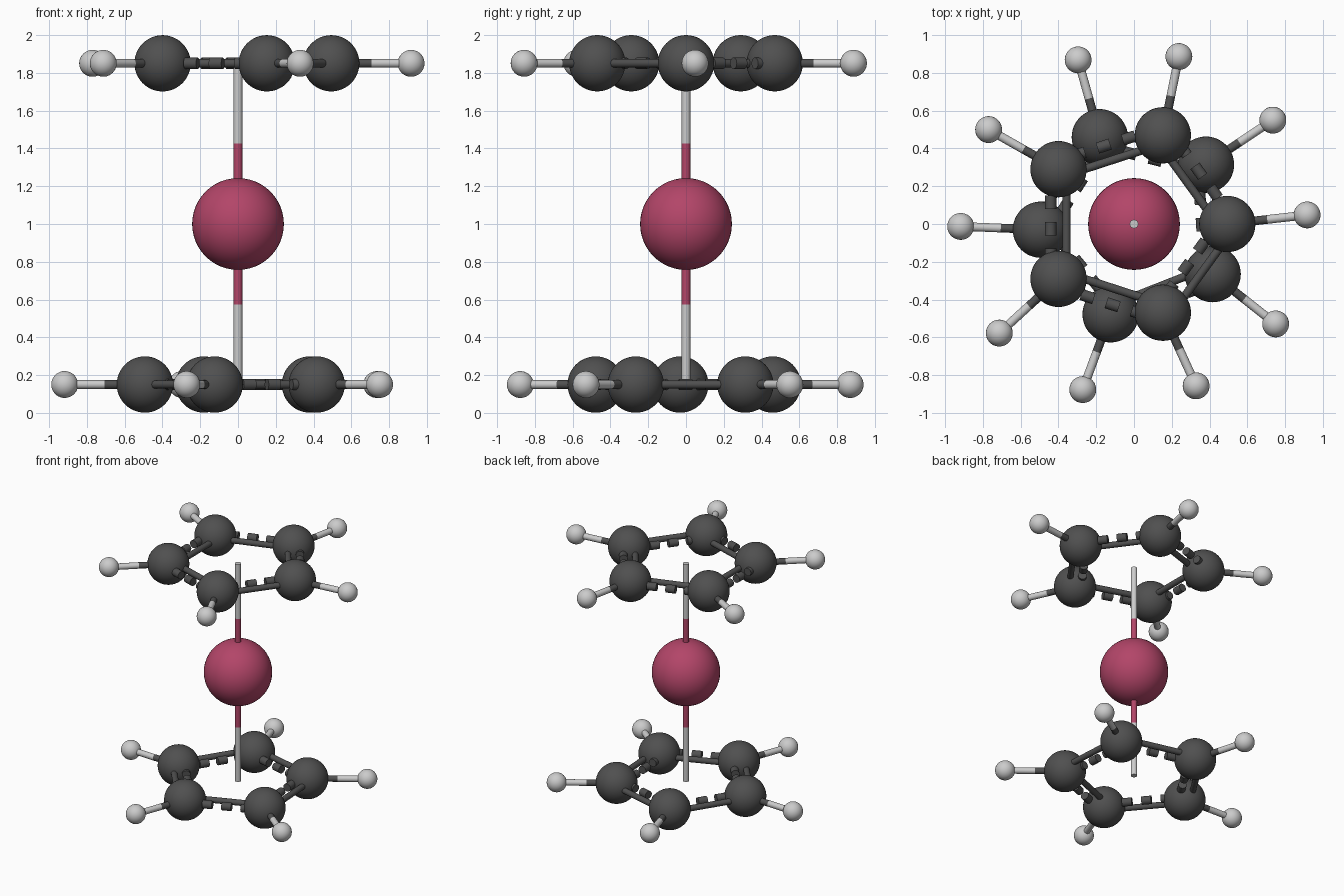
import bpy
from math import cos, sin, radians
from mathutils import Vector

if "Cube" in bpy.data.objects:
    bpy.data.objects.remove(bpy.data.objects["Cube"])


def material(name, colour):
    m = bpy.data.materials.new(name)
    m.diffuse_color = (*colour, 1)
    m.use_nodes = True
    m.node_tree.nodes["Principled BSDF"].inputs["Base Color"].default_value = m.diffuse_color
    return m


DARK = material("dark_grey", (0.08, 0.08, 0.08))
LIGHT = material("light_grey", (0.55, 0.55, 0.55))
CRIMSON = material("crimson", (0.45, 0.06, 0.14))


def finish(name, mat):
    ob = bpy.context.object
    ob.name = name
    ob.data.materials.append(mat)
    bpy.ops.object.shade_smooth_by_angle()


def ball(name, pos, radius, mat):
    bpy.ops.mesh.primitive_uv_sphere_add(segments=48, ring_count=24, radius=radius, location=pos)
    finish(name, mat)


def rod(name, a, b, radius, mat):
    d = b - a
    bpy.ops.mesh.primitive_cylinder_add(vertices=24, radius=radius, depth=d.length, location=(a + b) / 2)
    bpy.context.object.rotation_euler = d.to_track_quat('Z', 'Y').to_euler()
    finish(name, mat)


def two_tone_rod(name, a, b, radius, mat_a, mat_b):
    mid = (a + b) / 2
    rod(name + "_inner", a, mid, radius, mat_a)
    rod(name + "_outer", mid, b, radius, mat_b)


def polar(r, deg, z):
    return Vector((r * cos(radians(deg)), r * sin(radians(deg)), z))


def dashed_bond(name, a, b):
    # solid rod on the left of the bond axis, dashed rod on the right
    d = (b - a).normalized()
    side = d.cross(Vector((0, 0, 1))) * 0.042
    rod(name + "_solid", a - side, b - side, 0.022, DARK)
    length, t = (b - a).length, 0.0
    while t < length:
        rod(name + "_dash", a + side + d * t, a + side + d * min(t + 0.07, length), 0.03, DARK)
        t += 0.14


def five_ring(name, z, c_start, h_start, step):
    carbons = [polar(0.494, c_start + i * step, z) for i in range(5)]
    for i, c in enumerate(carbons):
        h = polar(0.918, h_start + i * step, z)
        ball(name + "_carbon", c, 0.149, DARK)
        ball(name + "_hydrogen", h, 0.071, LIGHT)
        two_tone_rod(name + "_hydrogen_bond", c, h, 0.023, DARK, LIGHT)
    # ring bonds run from lower to higher index, so the closing one is reversed
    for i, j in [(0, 1), (1, 2), (2, 3), (3, 4), (0, 4)]:
        dashed_bond(name + "_ring_bond", carbons[i], carbons[j])


# Central metal atom and its two vertical bonds
centre = Vector((0, 0, 1))
ball("metal_atom", centre, 0.243, CRIMSON)
for label, z in (("upper", 1.851), ("lower", 0.15)):
    two_tone_rod(label + "_metal_bond", centre, Vector((0, 0, z)), 0.023, CRIMSON, LIGHT)

# Upper and lower five-membered rings
five_ring("upper", 1.851, 0, 3, 72)
five_ring("lower", 0.15, 255.5, 252.8, -72)
